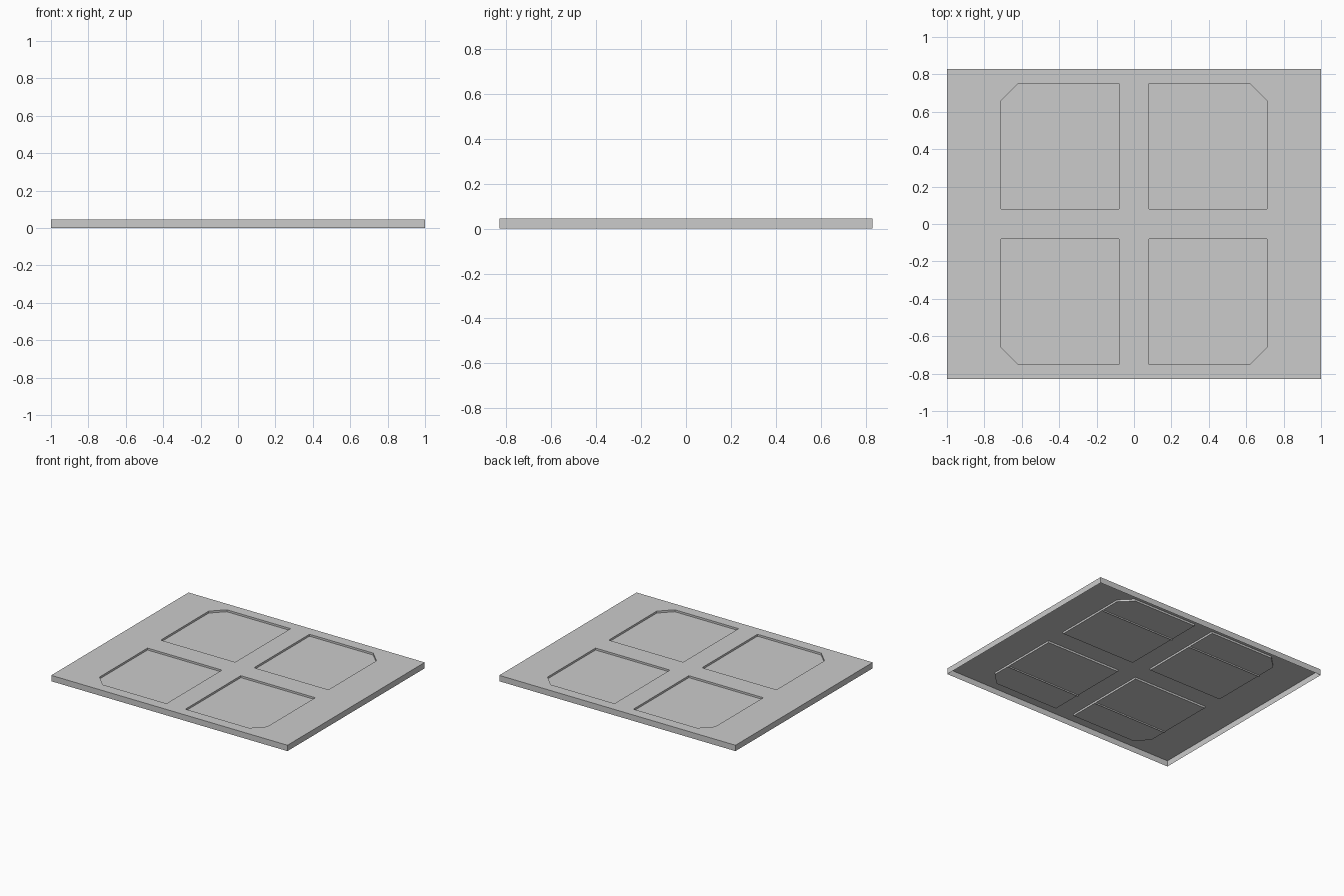
import bpy, bmesh

cube = bpy.data.objects.get("Cube")
if cube:
    bpy.data.objects.remove(cube, do_unlink=True)

W, D, H = 1.0, 0.83, 0.045       # half width, half depth, height
IN, OUT_X, OUT_Y = 0.08, 0.71, 0.75   # recess extents in one quadrant
CHAMFER, DEPTH, RIB_Y, RIB = 0.09, 0.015, 0.51, 0.01

grey = bpy.data.materials.new("light grey")
grey.use_nodes = True
grey.diffuse_color = (0.6, 0.6, 0.6, 1)
grey.node_tree.nodes["Principled BSDF"].inputs["Base Color"].default_value = grey.diffuse_color


def add_object(name, bm):
    mesh = bpy.data.meshes.new(name)
    bm.to_mesh(mesh)
    bm.free()
    mesh.materials.append(grey)
    obj = bpy.data.objects.new(name, mesh)
    bpy.context.collection.objects.link(obj)
    return obj


bm = bmesh.new()


def loop(points, z):
    verts = [bm.verts.new((x, y, z)) for x, y in points]
    edges = [bm.edges.new((a, b)) for a, b in zip(verts, verts[1:] + verts[:1])]
    return verts, edges


def walls(upper, lower):
    n = len(upper)
    for i in range(n):
        j = (i + 1) % n
        bm.faces.new((upper[i], lower[i], lower[j], upper[j]))


# Open-bottomed tray: rim walls and a top sheet with four recessed panels
rim = [(-W, -D), (W, -D), (W, D), (-W, D)]
top, sheet_edges = loop(rim, H)
walls(top, loop(rim, 0)[0])
quadrant = [(IN, IN), (OUT_X, IN), (OUT_X, OUT_Y - CHAMFER),
            (OUT_X - CHAMFER, OUT_Y), (IN, OUT_Y)]
for sx in (-1, 1):
    for sy in (-1, 1):
        outline = [(x * sx, y * sy) for x, y in quadrant]
        if sx * sy < 0:
            outline.reverse()
        upper, edges = loop(outline, H)
        lower, _ = loop(outline, H - DEPTH)
        sheet_edges += edges
        walls(lower, upper)
        bm.faces.new(lower)
bmesh.ops.triangle_fill(bm, edges=sheet_edges, use_beauty=True, normal=(0, 0, 1))
bmesh.ops.dissolve_limit(bm, angle_limit=0.01, verts=bm.verts[:], edges=bm.edges[:])
for face in bm.faces:
    if abs(face.normal.z) > 0.5 and face.normal.z < 0:
        face.normal_flip()
add_object("tray_shell", bm)

# Thin stiffening rib under each recessed panel
for sx, side in ((-1, "right"), (1, "left")):
    for sy, end in ((-1, "front"), (1, "back")):
        bm = bmesh.new()
        bmesh.ops.create_cube(bm, size=1)
        for v in bm.verts:
            v.co.x = sx * ((IN + OUT_X) / 2 + v.co.x * (OUT_X - IN))
            v.co.y = sy * RIB_Y + v.co.y * 0.004
            v.co.z = H - DEPTH - RIB / 2 + v.co.z * RIB
        bmesh.ops.recalc_face_normals(bm, faces=bm.faces[:])
        add_object(f"rib_{end}_{side}", bm)
